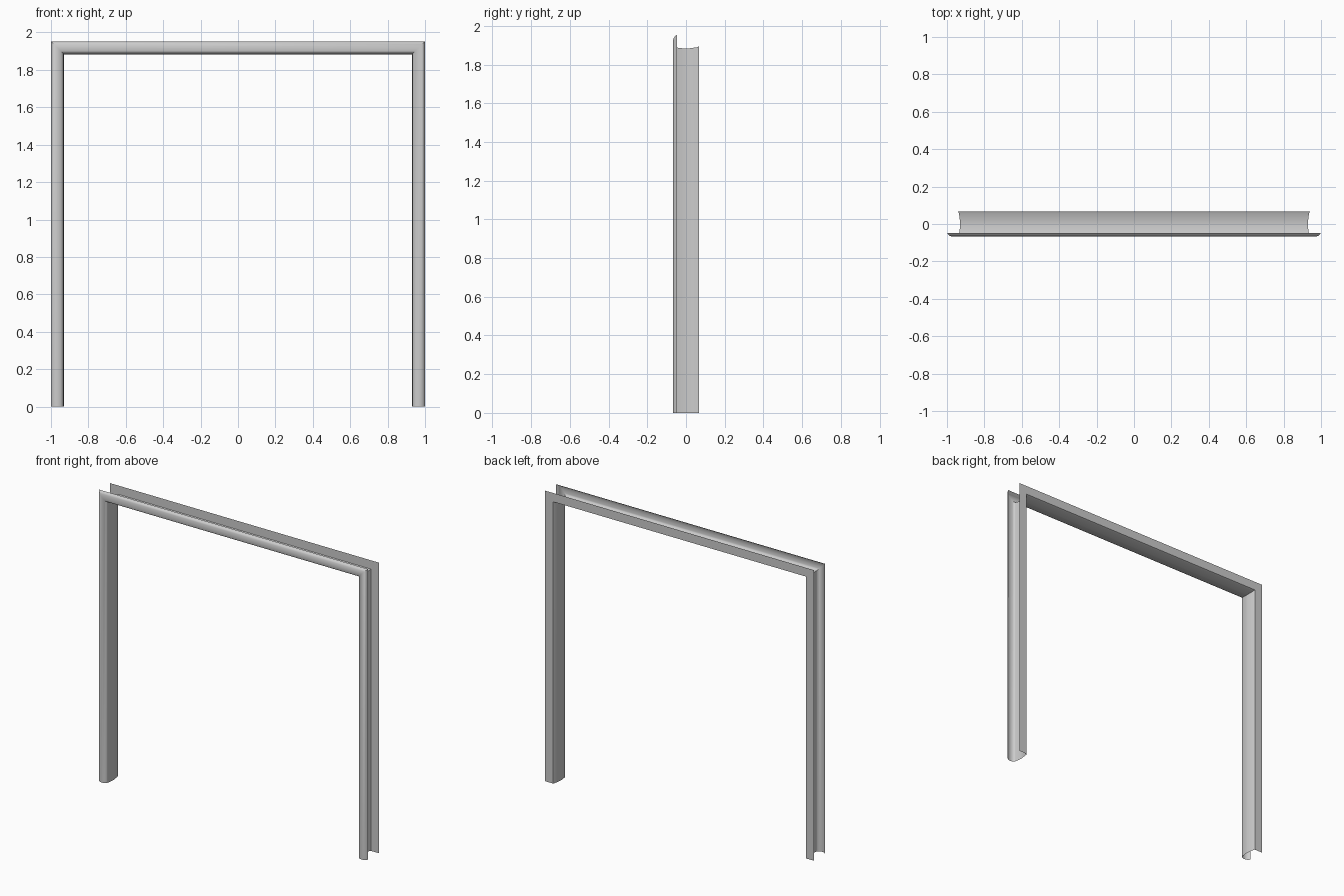
import bpy
import bmesh
import math

cube = bpy.data.objects.get("Cube")
if cube:
    bpy.data.objects.remove(cube, do_unlink=True)

TOP_OFFSET = 0.953  # head height above the half width

grey = bpy.data.materials.new("light_grey")
grey.use_nodes = True
grey.diffuse_color = (0.6, 0.6, 0.6, 1)
grey.node_tree.nodes["Principled BSDF"].inputs["Base Color"].default_value = (0.6, 0.6, 0.6, 1)


def sweep(name, profile):
    """Carry a section of (half width, depth) points up, across and down with mitred corners."""
    bm = bmesh.new()
    rows = []
    for x, y in profile:
        z = x + TOP_OFFSET
        path = [(-x, y, 0), (-x, y, z), (x, y, z), (x, y, 0)]
        rows.append([bm.verts.new(p) for p in path])
    for a, b in zip(rows, rows[1:]):
        for j in range(3):
            bm.faces.new((a[j], b[j], b[j + 1], a[j + 1]))
    mesh = bpy.data.meshes.new(name)
    bm.to_mesh(mesh)
    bm.free()
    mesh.materials.append(grey)
    ob = bpy.data.objects.new(name, mesh)
    bpy.context.collection.objects.link(ob)
    bpy.ops.object.select_all(action="DESELECT")
    ob.select_set(True)
    bpy.context.view_layer.objects.active = ob
    bpy.ops.object.shade_smooth_by_angle(angle=math.radians(35))
    return ob


# Rounded moulding around the front of the opening
sweep("front_casing", [(1.0, -0.047), (0.994, -0.056), (0.985, -0.063), (0.973, -0.067),
                       (0.96, -0.067), (0.948, -0.064), (0.94, -0.059), (0.936, -0.052)])

# Lining of the opening, with a shallow ridge along the middle
sweep("jamb_lining", [(0.936, -0.052), (0.934, -0.045), (0.929, -0.005), (0.929, 0.005),
                      (0.936, 0.057), (0.941, 0.067)])

# Flat sheet around the back of the opening
sweep("back_flange", [(0.941, 0.067), (1.0, 0.067)])
